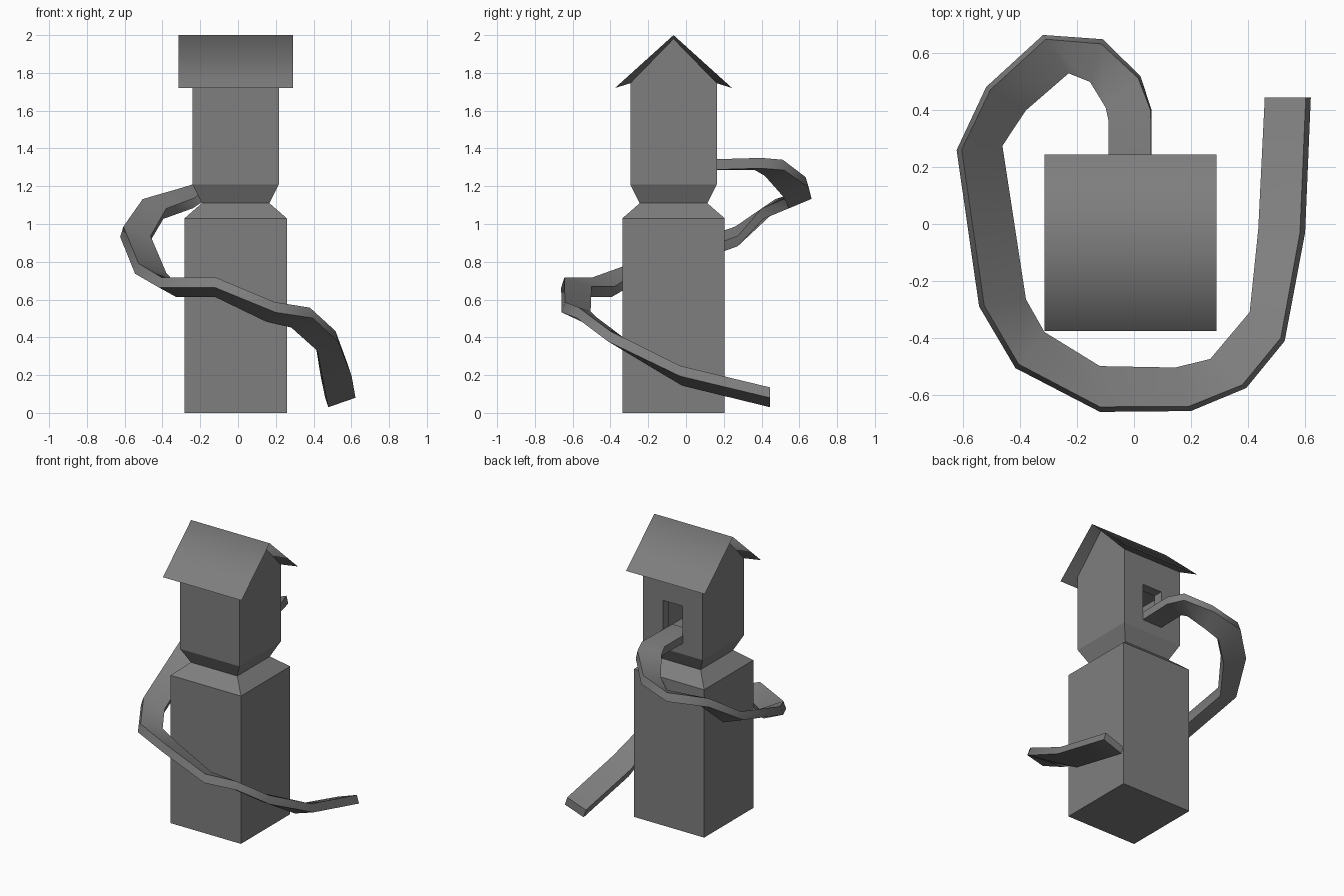
import bpy, bmesh, math

if "Cube" in bpy.data.objects:
    bpy.data.objects.remove(bpy.data.objects["Cube"])

CX, CY = -0.0125, -0.066      # tower axis

grey = bpy.data.materials.new("dark_grey")
grey.diffuse_color = (0.21, 0.21, 0.21, 1)
grey.use_nodes = True
grey.node_tree.nodes["Principled BSDF"].inputs["Base Color"].default_value = grey.diffuse_color


def make(name, verts, faces, smooth=None):
    """Mesh object; smooth is the angle in degrees below which edges blend."""
    bm = bmesh.new()
    vs = [bm.verts.new(v) for v in verts]
    for f in faces:
        bm.faces.new([vs[i] for i in f])
    bmesh.ops.recalc_face_normals(bm, faces=bm.faces)
    me = bpy.data.meshes.new(name)
    bm.to_mesh(me)
    bm.free()
    me.materials.append(grey)
    ob = bpy.data.objects.new(name, me)
    bpy.context.collection.objects.link(ob)
    if smooth:
        bpy.ops.object.select_all(action='DESELECT')
        ob.select_set(True)
        bpy.context.view_layer.objects.active = ob
        bpy.ops.object.shade_smooth_by_angle(angle=math.radians(smooth))
    return ob


def bridge(a, b, n):
    """Quads joining two rings of n vertices that start at a and b."""
    return [(a + i, a + (i + 1) % n, b + (i + 1) % n, b + i) for i in range(n)]


def gable_ring(hx, hy, eave, ridge):
    """Six points: right gable (front, ridge, back), then left gable."""
    return [(CX + s * hx, CY + k * hy, ridge if k == 0 else eave)
            for s, ks in ((1, (-1, 0, 1)), (-1, (1, 0, -1))) for k in ks]


# tower: plinth, waist and cabin with a gabled top
verts, faces = [], [(0, 1, 2, 3)]
profile = [(0.271, 0), (0.271, 1.03), (0.179, 1.11), (0.229, 1.21)]
for h, z in profile:
    verts += [(CX + sx * h, CY + sy * h, z)
              for sx, sy in ((1, -1), (1, 1), (-1, 1), (-1, -1))]
for r in range(len(profile) - 1):
    faces += bridge(4 * r, 4 * r + 4, 4)
b, g = 12, 16
verts += gable_ring(0.229, 0.229, 1.745, 1.98)
faces += [(b, b + 1, g + 2, g + 1, g), (b + 1, b + 2, g + 3, g + 2),
          (b + 2, b + 3, g + 5, g + 4, g + 3), (b + 3, b, g, g + 5),
          (g, g + 1, g + 4, g + 5), (g + 1, g + 2, g + 3, g + 4)]
tower = make("tower", verts, faces)

# roof: two slopes with a knife-edged overhang tapering back to the walls
verts = gable_ring(0.303, 0.310, 1.72, 2.0) + gable_ring(0.229, 0.229, 1.745, 1.98)
make("roof", verts, [(0, 1, 4, 5), (1, 2, 3, 4)] + bridge(0, 6, 6), smooth=92)


def cut(name, loc, size):
    """Subtract a box from the tower."""
    bpy.ops.mesh.primitive_cube_add(size=1, location=loc)
    cutter = bpy.context.object
    cutter.name = name
    cutter.scale = size
    cutter.data.materials.append(grey)
    cutter.hide_render = True
    cutter.hide_set(True)
    mod = tower.modifiers.new(name, 'BOOLEAN')
    mod.operation, mod.object, mod.solver = 'DIFFERENCE', cutter, 'EXACT'


# room inside the cabin and the doorway in its back wall
cut("room_cutter", (CX, CY, 1.43), (0.32, 0.32, 0.32))
cut("doorway_cutter", (CX, 0.15, 1.4175), (0.152, 0.20, 0.255))

# slide: outer edge x, y, inner edge x, y, height of outer underside
path = [
    (0.062, 0.06, -0.09, 0.06, 1.285), (0.062, 0.40, -0.09, 0.365, 1.295),
    (0.023, 0.52, -0.10, 0.41, 1.285), (-0.11, 0.650, -0.155, 0.50, 1.193),
    (-0.32, 0.665, -0.23, 0.53, 1.133), (-0.52, 0.482, -0.38, 0.40, 1.077),
    (-0.624, 0.26, -0.463, 0.275, 0.932), (-0.545, -0.29, -0.38, -0.265, 0.737),
    (-0.417, -0.507, -0.315, -0.38, 0.663), (-0.12, -0.661, -0.12, -0.50, 0.663),
    (0.20, -0.658, 0.145, -0.505, 0.532), (0.395, -0.577, 0.268, -0.475, 0.502),
    (0.53, -0.412, 0.407, -0.31, 0.378), (0.602, -0.03, 0.437, -0.02, 0.194),
    (0.622, 0.445, 0.46, 0.445, 0.08)]
verts, faces = [], [(0, 1, 2, 3)]
for i, (ox, oy, ix, iy, z) in enumerate(path):
    bank = (0, 0.01, 0.03)[i] if i < 3 else 0.05
    t = bank * 2.2            # share of the width taken by the tilted thickness
    dx, dy = (ix - ox) * t, (iy - oy) * t
    verts += [(ox, oy, z), (ix - dx, iy - dy, z - bank),
              (ix, iy, z - bank + 0.055), (ox + dx, oy + dy, z + 0.055)]
    if i:
        faces += bridge(4 * i - 4, 4 * i, 4)
n = len(verts)
faces.append((n - 4, n - 3, n - 2, n - 1))
make("slide", verts, faces, smooth=55)
